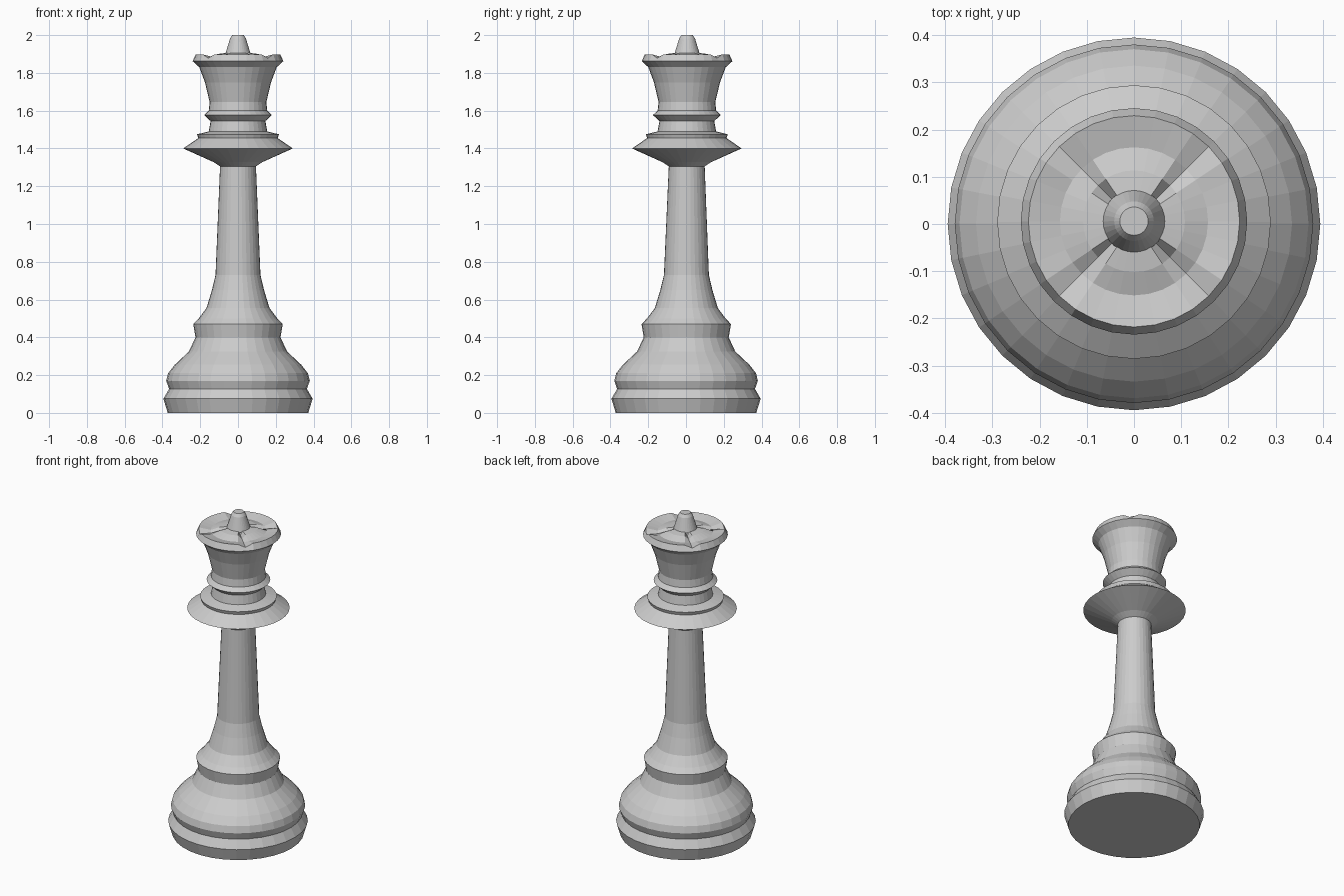
import bpy, bmesh, math

cube = bpy.data.objects.get("Cube")
if cube:
    bpy.data.objects.remove(cube)

SIDES = 32
LEAN = 0.003  # slight tilt of the axis towards the back

grey = bpy.data.materials.new("plain grey")
grey.use_nodes = True
COLOUR = (0.6, 0.6, 0.6, 1)
grey.diffuse_color = COLOUR
grey.node_tree.nodes["Principled BSDF"].inputs["Base Color"].default_value = COLOUR


def turned(name, profile, height=lambda k, r, z: z, cap_bottom=False, cap_top=False):
    """Lathe a (radius, height) profile; height() may reshape each spoke."""
    bm = bmesh.new()
    rings = []
    for r, z in profile:
        ring = []
        for k in range(SIDES):
            a = math.tau * k / SIDES
            ring.append(bm.verts.new((r * math.cos(a), r * math.sin(a) + LEAN * z,
                                      height(k, r, z))))
        rings.append(ring)
    for low, high in zip(rings, rings[1:]):
        for k in range(SIDES):
            n = (k + 1) % SIDES
            bm.faces.new((low[k], low[n], high[n], high[k]))
    if cap_bottom:
        bm.faces.new(rings[0][::-1])
    if cap_top:
        bm.faces.new(rings[-1])
    mesh = bpy.data.meshes.new(name)
    bm.to_mesh(mesh)
    bm.free()
    mesh.materials.append(grey)
    obj = bpy.data.objects.new(name, mesh)
    bpy.context.collection.objects.link(obj)
    return obj


# Foot with a grooved rim and a bell-shaped shoulder
turned("base", [(0.372, 0), (0.395, 0.075), (0.365, 0.127), (0.38, 0.17),
                (0.37, 0.21), (0.335, 0.255), (0.26, 0.325), (0.225, 0.4),
                (0.237, 0.47)], cap_bottom=True)

# Slender column flaring into the foot
turned("stem", [(0.237, 0.47), (0.208, 0.5), (0.167, 0.555), (0.138, 0.65),
                (0.119, 0.73), (0.095, 1.305)])

# Wide flange under the head
turned("collar", [(0.095, 1.305), (0.13, 1.328), (0.19, 1.355), (0.29, 1.4),
                  (0.21, 1.455), (0.217, 1.475), (0.155, 1.49), (0.145, 1.545)])

# Narrow ring between collar and head
turned("neck_ring", [(0.145, 1.545), (0.18, 1.577), (0.155, 1.6)])

# Flaring head
turned("head", [(0.155, 1.6), (0.15, 1.645), (0.175, 1.75), (0.205, 1.83),
                (0.24, 1.862)])


# Crown: four shallow notches on the diagonals, dished between rim and dome
def notched(k, r, z):
    return min(z, 1.878) if k % 8 == 4 and r < 0.235 else z


turned("crown", [(0.24, 1.862), (0.224, 1.898), (0.157, 1.883), (0.108, 1.9),
                 (0.06, 1.906)], height=notched, cap_top=True)

# Tapered knob on top
turned("finial", [(0.067, 1.9), (0.042, 1.982), (0.03, 2.0)], cap_top=True)
